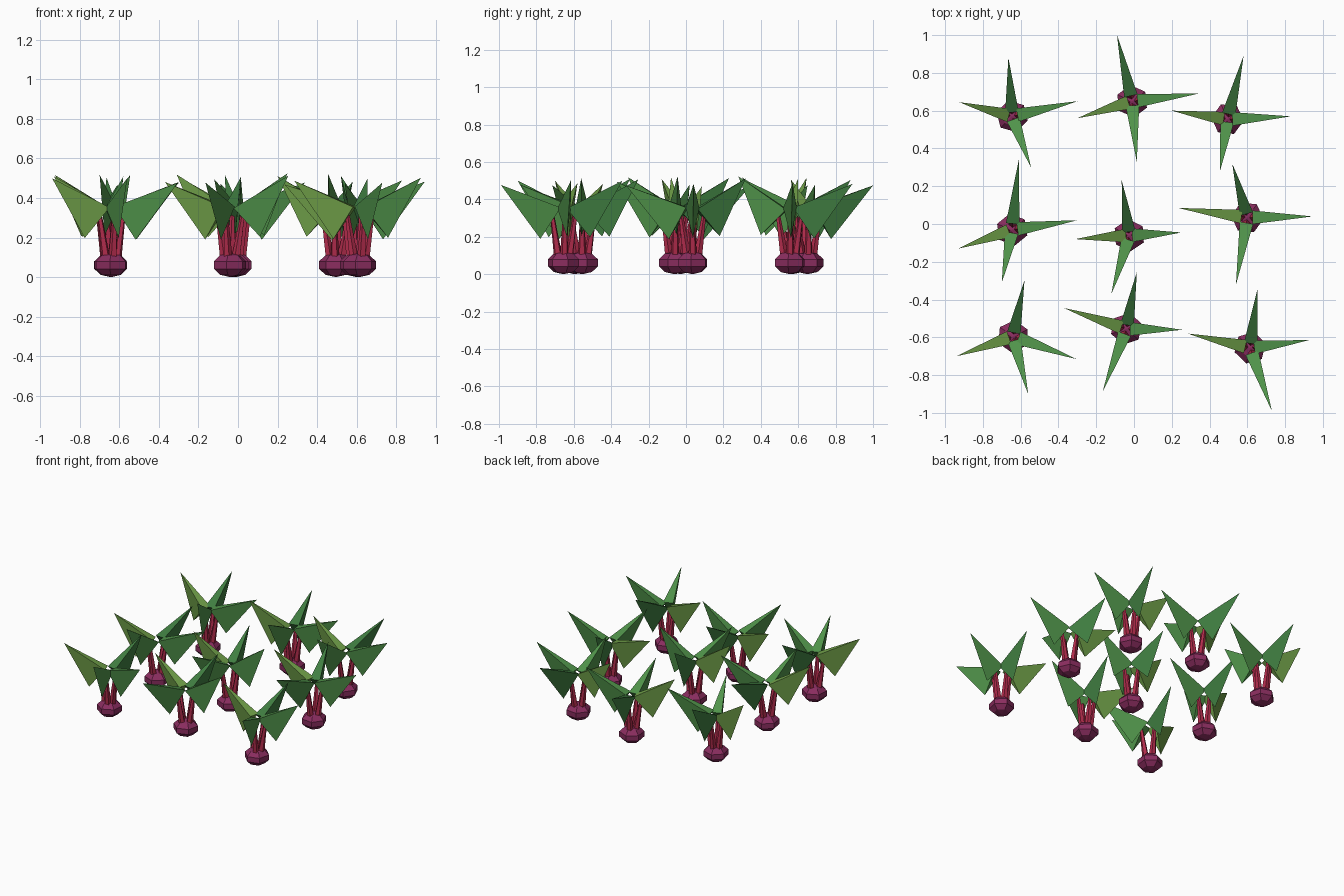
import bpy, bmesh, math, random
from mathutils import Vector, Matrix

if "Cube" in bpy.data.objects:
    bpy.data.objects.remove(bpy.data.objects["Cube"])

random.seed(4)


def material(name, r, g, b):
    m = bpy.data.materials.new(name)
    lin = [((c / 255 + 0.055) / 1.055) ** 2.4 for c in (r, g, b)]
    m.diffuse_color = (*lin, 1)
    m.use_nodes = True
    m.node_tree.nodes["Principled BSDF"].inputs["Base Color"].default_value = m.diffuse_color
    return m


ROOT = material("beet_purple", 138, 45, 95)
STEM = material("crimson", 178, 44, 76)
OLIVE = material("yellow_green", 112, 160, 73)
GREEN = material("leaf_green", 80, 147, 74)
DARK = material("deep_green", 64, 126, 65)


def add_object(name, bm, mat):
    bmesh.ops.recalc_face_normals(bm, faces=bm.faces[:])
    mesh = bpy.data.meshes.new(name)
    bm.to_mesh(mesh)
    bm.free()
    mesh.materials.append(mat)
    obj = bpy.data.objects.new(name, mesh)
    bpy.context.collection.objects.link(obj)


def add_root(x, y):
    # squashed low-poly ball
    bm = bmesh.new()
    bmesh.ops.create_uvsphere(bm, u_segments=6, v_segments=5, radius=1)
    m = (Matrix.Translation((x, y, 0.061))
         @ Matrix.Rotation(random.uniform(0, math.pi / 3), 4, 'Z')
         @ Matrix.Diagonal((0.09, 0.09, 0.061, 1)))
    bmesh.ops.transform(bm, matrix=m, verts=bm.verts[:])
    add_object("beet_root", bm, ROOT)


def add_stem(a, b):
    # tapered stalk from a to b
    bm = bmesh.new()
    d = b - a
    bmesh.ops.create_cone(bm, cap_ends=True, segments=5, radius1=0.024,
                          radius2=0.012, depth=d.length)
    m = (Matrix.Translation((a + b) / 2)
         @ d.to_track_quat('Z', 'Y').to_matrix().to_4x4())
    bmesh.ops.transform(bm, matrix=m, verts=bm.verts[:])
    add_object("stem", bm, STEM)


def add_leaf(base, tip, side, mat):
    # three-sided spike: two upper corners, one hanging corner and the tip
    axis = (tip - base).normalized()
    down = side.cross(axis)
    if down.z > 0:
        down = -down
    down.normalize()
    points = [tip, base + down * 0.13,
              base - down * 0.066 + side * 0.036,
              base - down * 0.066 - side * 0.036]
    bm = bmesh.new()
    v = [bm.verts.new(p) for p in points]
    for f in ((0, 1, 2), (0, 2, 3), (0, 3, 1), (1, 3, 2)):
        bm.faces.new([v[i] for i in f])
    add_object("leaf", bm, mat)


# plant centre, then leaf tips: left, right, back, front
PLANTS = [
    (-.645, .57, -.925, .645, -.30, .65, -.665, .88, -.545, .30),
    (-.01, .65, -.30, .56, .34, .69, -.09, 1.0, .015, .33),
    (.495, .555, .20, .60, .83, .57, .58, .89, .455, .28),
    (-.645, -.03, -.93, -.13, -.30, .02, -.61, .34, -.70, -.31),
    (-.025, -.06, -.31, -.08, .25, -.045, -.065, .23, -.12, -.37),
    (.60, .035, .235, .085, .945, .04, .52, .32, .54, -.32),
    (-.64, -.595, -.94, -.70, -.305, -.715, -.58, -.30, -.56, -.90),
    (-.04, -.555, -.37, -.445, .255, -.56, .015, -.255, -.165, -.885),
    (.615, -.655, .285, -.58, .925, -.615, .655, -.34, .73, -.99),
]
LEAF_MATS = (OLIVE, GREEN, DARK, GREEN)

for x, y, *tips in PLANTS:
    add_root(x, y)
    centre = Vector((x, y, 0))
    for k, mat in enumerate(LEAF_MATS):
        reach = Vector((tips[2 * k], tips[2 * k + 1], 0)) - centre
        out = reach.normalized()
        side = Vector((-out.y, out.x, 0))
        # shorter reach means a steeper leaf
        height = 0.51 - 0.6 * (reach.length - 0.30)
        up = Vector((0, 0, 1))
        base = centre + out * 0.063 + up * 0.30
        add_stem(centre + out * 0.028 + up * 0.08, base + up * 0.01)
        add_leaf(base, centre + reach + up * height, side, mat)
